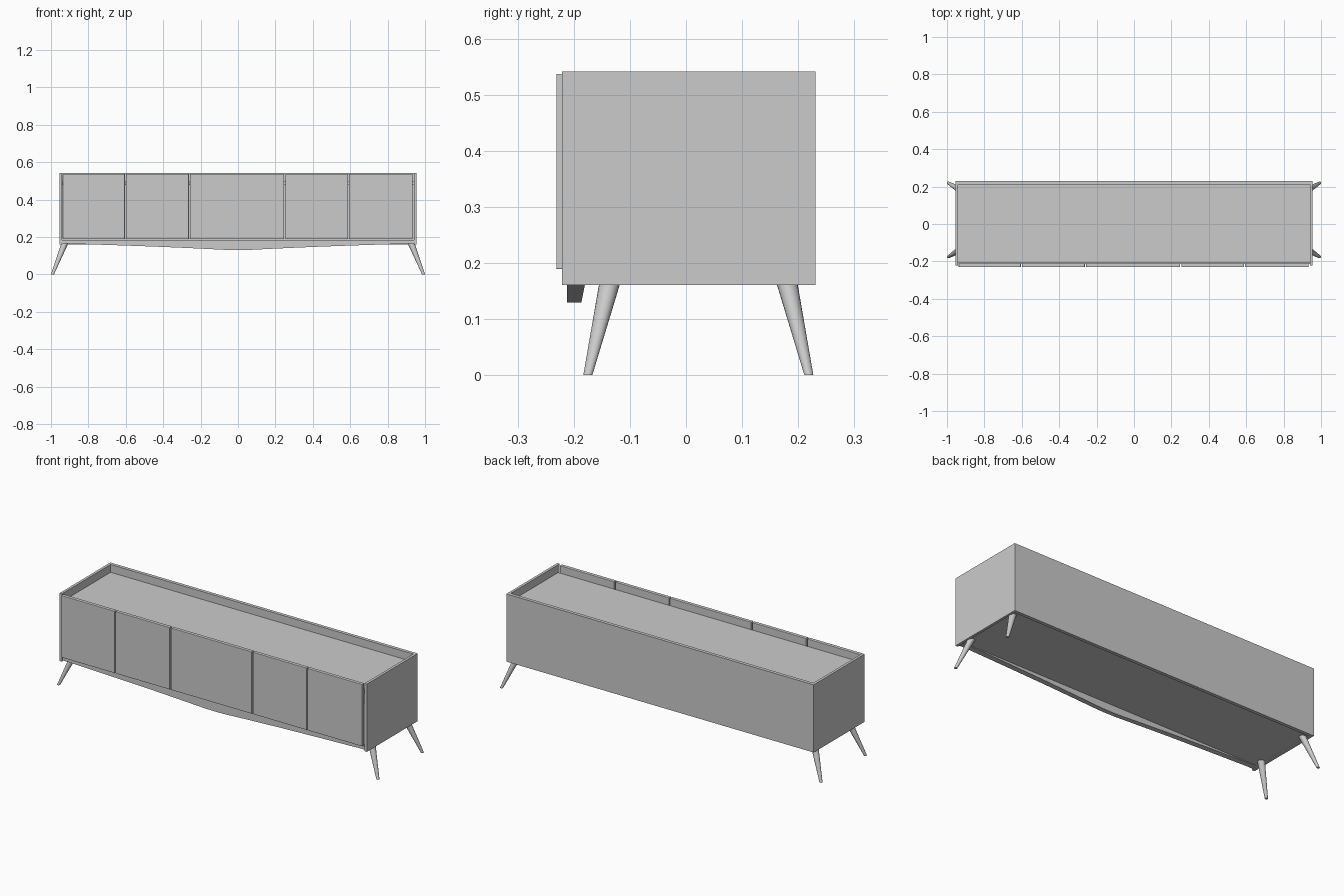
import bpy, bmesh, math
from mathutils import Vector

if "Cube" in bpy.data.objects:
    bpy.data.objects.remove(bpy.data.objects["Cube"])


def make_object(name, bm, bevel=0.0):
    bmesh.ops.recalc_face_normals(bm, faces=bm.faces)
    mesh = bpy.data.meshes.new(name)
    bm.to_mesh(mesh)
    bm.free()
    ob = bpy.data.objects.new(name, mesh)
    bpy.context.collection.objects.link(ob)
    if bevel:
        mod = ob.modifiers.new("edge_rounding", 'BEVEL')
        mod.width = bevel
        mod.segments = 2
    return ob


def box(name, x, y, z, bevel=0.0):
    bm = bmesh.new()
    bmesh.ops.create_cube(bm, size=1)
    for v in bm.verts:
        for i, (lo, hi) in enumerate((x, y, z)):
            v.co[i] = lo if v.co[i] < 0 else hi
    return make_object(name, bm, bevel)


def leg(name, foot, top, r_foot, r_top, sides=20):
    # splayed taper with horizontal ends
    bm = bmesh.new()
    rings = []
    for centre, r in ((foot, r_foot), (top, r_top)):
        rings.append([bm.verts.new(Vector(centre) + Vector((
            r * math.cos(2 * math.pi * i / sides),
            r * math.sin(2 * math.pi * i / sides), 0))) for i in range(sides)])
    for i in range(sides):
        j = (i + 1) % sides
        f = bm.faces.new((rings[0][i], rings[0][j], rings[1][j], rings[1][i]))
        f.smooth = True
    bm.faces.new(rings[0][::-1])
    bm.faces.new(rings[1])
    for e in bm.edges:
        e.smooth = all(f.smooth for f in e.link_faces)
    return make_object(name, bm)


# Carcass
for side, s in (("left", -1), ("right", 1)):
    box(side + "_panel", sorted((s * 0.94, s * 0.955)), (-0.221, 0.212), (0.161, 0.541))
box("back_panel", (-0.955, 0.955), (0.212, 0.231), (0.161, 0.541))
box("top_panel", (-0.94, 0.94), (-0.208, 0.212), (0.478, 0.497))
box("bottom_panel", (-0.94, 0.94), (-0.215, 0.212), (0.166, 0.185))

# Row of doors
edges = (-0.94, -0.602, -0.26, 0.25, 0.591, 0.936)
for n, (a, b) in enumerate(zip(edges, edges[1:])):
    box(f"door_{n + 1}", (a + 0.003, b - 0.003), (-0.231, -0.211), (0.189, 0.537), 0.002)

# Bowed apron with a sloping rear face
outline = ((0.0, 0.130), (0.06, 0.131), (0.12, 0.134), (0.2, 0.138),
           (0.4, 0.147), (0.65, 0.156), (0.93, 0.165))
stations = [(-x, z) for x, z in outline[:0:-1]] + list(outline)
bm = bmesh.new()
rings = []
for x, z in stations:
    back = -0.179 - (0.167 - z) * 0.2
    rings.append([bm.verts.new(p) for p in (
        (x, -0.212, 0.167), (x, -0.212, z), (x, back, z), (x, -0.179, 0.167))])
for a, b in zip(rings, rings[1:]):
    for i in range(4):
        j = (i + 1) % 4
        bm.faces.new((a[i], a[j], b[j], b[i])).smooth = i in (1, 2)
bm.faces.new(rings[0])
bm.faces.new(rings[-1])
for ring_a, ring_b in zip(rings, rings[1:]):
    for i in range(4):
        bm.edges.get((ring_a[i], ring_b[i])).smooth = False
make_object("front_apron", bm)

# Legs
for side, s in (("left", -1), ("right", 1)):
    leg(f"front_{side}_leg", (s * 0.992, -0.175, 0), (s * 0.925, -0.135, 0.168), 0.008, 0.019)
    leg(f"rear_{side}_leg", (s * 0.992, 0.219, 0), (s * 0.925, 0.179, 0.168), 0.008, 0.019)
